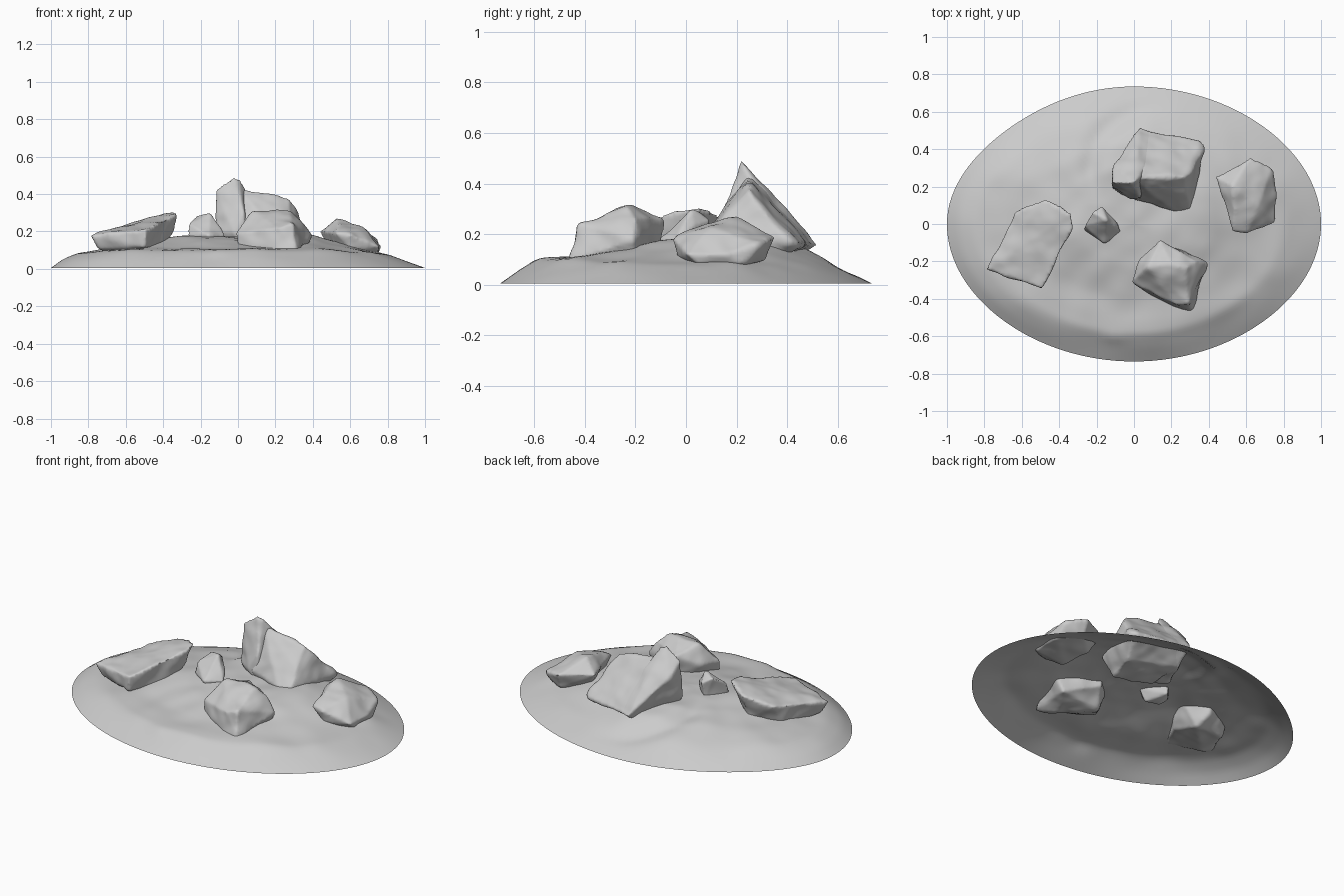
import bpy, bmesh, math
from mathutils import Vector, noise

if "Cube" in bpy.data.objects:
    bpy.data.objects.remove(bpy.data.objects["Cube"])


def finish(bm, name):
    mesh = bpy.data.meshes.new(name)
    bm.to_mesh(mesh)
    bm.free()
    ob = bpy.data.objects.new(name, mesh)
    bpy.context.collection.objects.link(ob)
    for p in mesh.polygons:
        p.use_smooth = True
    return ob


def lerp_profile(r, pts):
    for (r0, z0), (r1, z1) in zip(pts, pts[1:]):
        if r <= r1:
            return z0 + (z1 - z0) * (r - r0) / (r1 - r0)
    return pts[-1][1]


# Ground mound: open shell, steep lip at the front, crest towards the back
FRONT = [(0, .17), (.3, .15), (.55, .115), (.8, .1), (.9, .055), (1, .005)]
BACK = [(0, .17), (.25, .185), (.42, .19), (.6, .155), (.8, .085), (1, .005)]
RIGHT = [(0, .17), (.3, .18), (.42, .17), (.6, .125), (.8, .085), (.9, .045), (1, .005)]
LEFT = [(0, .17), (.3, .18), (.42, .165), (.6, .13), (.85, .09), (.94, .05), (1, .005)]


def mound_point(r, a):
    c, s = math.cos(a), math.sin(a)
    pinch = .035 if (c < 0 and s > 0) else .01
    k = 1 - pinch * math.sin(2 * a) ** 2
    x, y = r * c * k, .735 * r * s * k
    w = s * s
    z = ((1 - w) * lerp_profile(r, RIGHT if c > 0 else LEFT)
         + w * lerp_profile(r, BACK if s > 0 else FRONT))
    fade = min(1, (1 - r) * 5)
    z += .018 * fade * noise.noise(Vector((x * 3, y * 3, 1.7)))
    z += .008 * fade * noise.noise(Vector((x * 8, y * 8, 4.2)))
    # hollow around the big rock, and a small pebble bump at the front
    d = math.hypot(x - .1, y - .28)
    if x < .2 and y > .1:
        z -= .025 * math.exp(-((d - .33) / .05) ** 2) * min(1, (.2 - x) * 5) * min(1, (y - .1) * 5)
    z += .025 * math.exp(-((x + .11) ** 2 + (y + .61) ** 2) / .0006)
    return (x, y, max(z, 0))


bm = bmesh.new()
RINGS, SEG = 48, 128
centre = bm.verts.new(mound_point(0, 0))
prev = None
for i in range(1, RINGS + 1):
    ring = [bm.verts.new(mound_point(i / RINGS, 2 * math.pi * j / SEG)) for j in range(SEG)]
    for j in range(SEG):
        n = (j + 1) % SEG
        if prev:
            bm.faces.new((prev[j], ring[j], ring[n], prev[n]))
        else:
            bm.faces.new((centre, ring[j], ring[n]))
    prev = ring
for _ in range(3):
    inner = [v for v in bm.verts if not v.is_boundary]
    bmesh.ops.smooth_vert(bm, verts=inner, factor=.5, use_axis_z=True)
finish(bm, "ground_mound")

# Rocks: chiselled hull, remeshed, softened and roughened
tex = bpy.data.textures.new("rock_grain", 'CLOUDS')
tex.noise_scale = .14
tex.noise_depth = 1


def rock(name, pts, voxel=.011):
    bm = bmesh.new()
    mid = sum((Vector(p) for p in pts), Vector()) / len(pts)
    for p in pts:
        v = Vector(p)
        bm.verts.new(v + (v - mid).normalized() * .007)
    bmesh.ops.convex_hull(bm, input=bm.verts[:])
    loose = [v for v in bm.verts if not v.link_faces]
    bmesh.ops.delete(bm, geom=loose, context='VERTS')
    bmesh.ops.recalc_face_normals(bm, faces=bm.faces[:])
    ob = finish(bm, name)
    m = ob.modifiers.new("remesh", 'REMESH')
    m.mode, m.voxel_size, m.use_smooth_shade = 'VOXEL', voxel, True
    m = ob.modifiers.new("grain", 'DISPLACE')
    m.texture, m.texture_coords = tex, 'LOCAL'
    m.strength, m.mid_level = .028, .5
    m = ob.modifiers.new("soften", 'SMOOTH')
    m.factor, m.iterations = .5, 1
    return ob


# Big rock: tall left column plus a lower, set-back right shoulder
rock("big_rock_column", [(-.12, .22, .42), (-.02, .22, .48), (.01, .23, .47), (.04, .25, .42),
                         (-.1, .32, .34), (.03, .52, .16), (.15, .47, .16), (-.11, .2, .2),
                         (-.02, .14, .2), (.03, .15, .3), (.02, .4, .09), (.05, .15, .1),
                         (-.06, .22, .1)])
rock("big_rock_shoulder", [(.0, .24, .43), (.05, .27, .41), (.27, .25, .37), (.3, .27, .33),
                           (.03, .51, .16), (.37, .4, .17), (.35, .44, .16), (.0, .14, .2),
                           (.22, .07, .18), (.3, .09, .19), (.28, .16, .28), (.02, .4, .09),
                           (.3, .3, .07), (.02, .18, .08), (.25, .12, .06)])

rock("left_slab_rock", [(-.78, -.24, .18), (-.63, .06, .22), (-.47, .13, .27), (-.34, .05, .3),
                        (-.33, -.02, .29), (-.49, -.34, .21), (-.74, -.23, .11), (-.5, -.33, .12),
                        (-.42, -.15, .1), (-.34, -.01, .21), (-.48, .08, .12), (-.64, -.02, .08),
                        (-.65, -.2, .08), (-.45, 0, .06)])

rock("front_rock", [(.2, -.22, .31), (.08, -.23, .3), (.27, -.24, .3), (.14, -.09, .26),
                    (.33, -.2, .26), (.39, -.21, .18), (.29, -.42, .24), (.31, -.46, .09),
                    (.21, -.44, .1), (.22, -.43, .22), (-.01, -.31, .19), (.01, -.32, .11),
                    (.04, -.2, .2), (.15, -.1, .14), (.34, -.2, .08), (.1, -.2, .06),
                    (.25, -.35, .05)])

rock("right_rock", [(.53, .2, .26), (.54, .08, .24), (.44, .25, .2), (.46, .2, .19),
                    (.62, .35, .19), (.73, .29, .16), (.76, .15, .12), (.75, .01, .12),
                    (.6, -.04, .18), (.53, -.03, .19), (.66, .1, .22), (.6, -.03, .11),
                    (.74, .05, .08), (.74, .22, .08), (.62, .31, .1), (.5, .2, .09),
                    (.55, .05, .07)])

rock("small_rock", [(-.26, -.01, .24), (-.22, .06, .28), (-.15, .02, .29), (-.17, .09, .25),
                    (-.12, .03, .23), (-.07, -.04, .18), (-.16, -.1, .18), (-.26, -.03, .18),
                    (-.18, .07, .14), (-.12, -.04, .12), (-.2, -.03, .12)], .008)
